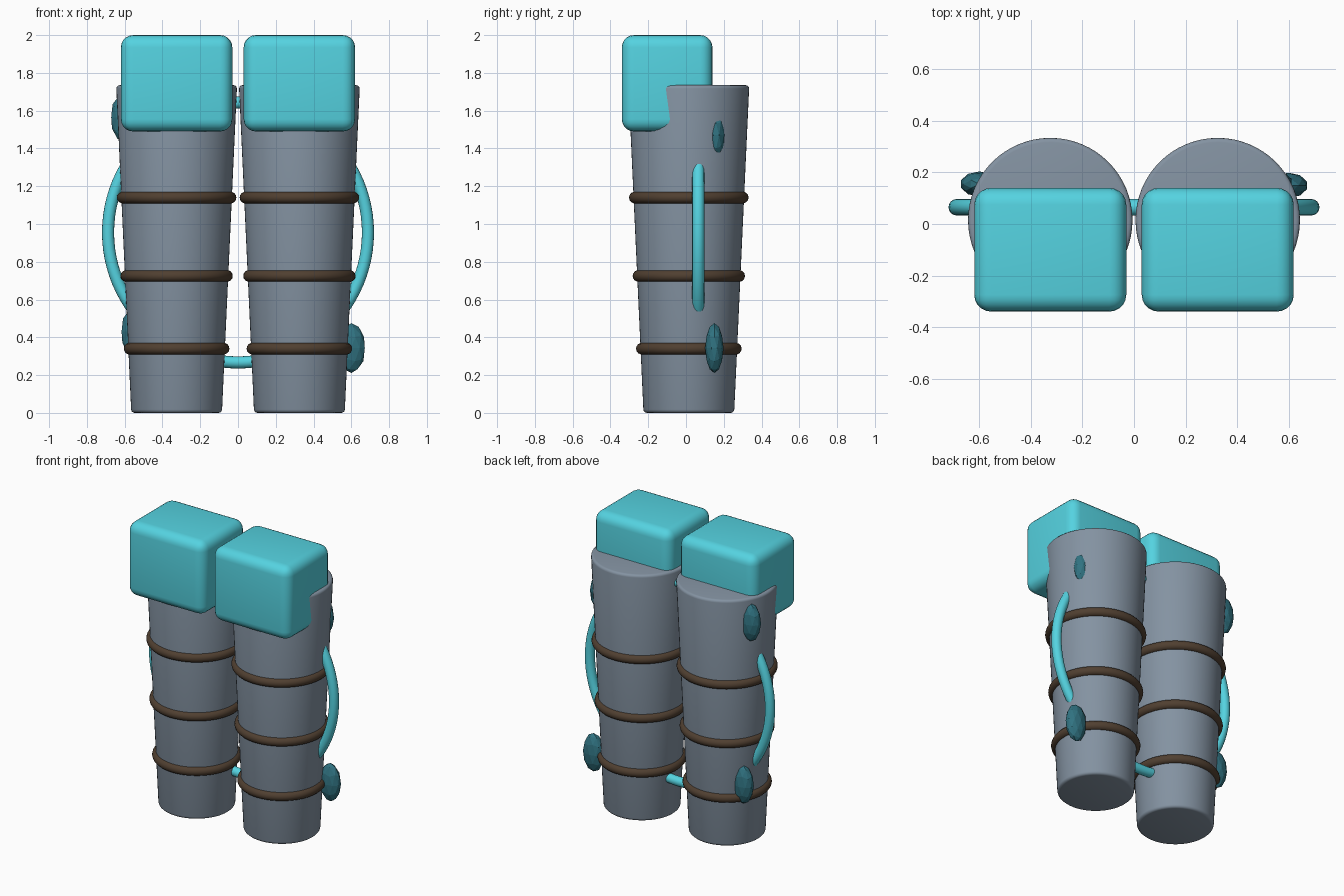
import bpy, math

if "Cube" in bpy.data.objects:
    bpy.data.objects.remove(bpy.data.objects["Cube"])

def material(name, rgb):
    m = bpy.data.materials.new(name)
    m.diffuse_color = (*rgb, 1)
    m.use_nodes = True
    m.node_tree.nodes["Principled BSDF"].inputs["Base Color"].default_value = m.diffuse_color
    return m

GREY = material("slate", (0.23, 0.29, 0.36))
TEAL = material("teal", (0.09, 0.65, 0.75))
DARK = material("dark_teal", (0.03, 0.17, 0.22))
BROWN = material("brown", (0.08, 0.05, 0.03))

LEG_X, LEG_Y, LEG_H = 0.325, 0.015, 1.735
R_BOTTOM, R_TOP = 0.24, 0.32

def finish(name, mat, bevel=0, segments=4, smooth=True):
    ob = bpy.context.object
    ob.name = name
    ob.data.materials.append(mat)
    if bevel:
        bpy.ops.object.transform_apply(location=False, rotation=False, scale=True)
        b = ob.modifiers.new("Bevel", 'BEVEL')
        b.width, b.segments = bevel, segments
        b.limit_method, b.angle_limit = 'ANGLE', math.radians(40)
        bpy.ops.object.modifier_apply(modifier="Bevel")
    if smooth:
        bpy.ops.object.shade_smooth_by_angle(angle=math.radians(35))
    return ob

for side, s in (("left", -1), ("right", 1)):
    # Tapered leg column
    bpy.ops.mesh.primitive_cone_add(vertices=64, radius1=R_BOTTOM, radius2=R_TOP, depth=LEG_H,
                                    location=(s * LEG_X, LEG_Y, LEG_H / 2))
    finish(f"{side}_leg", GREY, 0.018, 3)

    # Rounded block on top, offset to the front
    bpy.ops.mesh.primitive_cube_add(size=1, location=(s * LEG_X, -0.1, 1.745))
    bpy.context.object.scale = (0.59, 0.48, 0.51)
    finish(f"{side}_top_block", TEAL, 0.065, 5)

    # Bands around the leg
    for i, z in enumerate((0.34, 0.725, 1.14)):
        r = R_BOTTOM + (R_TOP - R_BOTTOM) * z / LEG_H - 0.007
        bpy.ops.mesh.primitive_torus_add(major_segments=64, minor_segments=14, major_radius=r,
                                         minor_radius=0.031, location=(s * LEG_X, LEG_Y, z))
        finish(f"{side}_band_{i + 1}", BROWN)

# Large hoop threaded through both legs
bpy.ops.mesh.primitive_torus_add(major_segments=96, minor_segments=16, major_radius=0.688,
                                 minor_radius=0.032, location=(0, 0.065, 0.955),
                                 rotation=(math.pi / 2, 0, 0))
finish("hoop", TEAL)

# Faceted studs on the outer sides
for name, x, y, z in (("right_lower_stud", 0.60, 0.15, 0.343),
                      ("right_upper_stud", 0.54, 0.16, 1.47),
                      ("left_lower_stud", -0.545, 0.155, 0.43),
                      ("left_upper_stud", -0.60, 0.155, 1.565)):
    bpy.ops.mesh.primitive_ico_sphere_add(subdivisions=2, radius=1, location=(x, y, z))
    bpy.context.object.scale = (0.075, 0.049, 0.132)
    finish(name, DARK, smooth=False)
